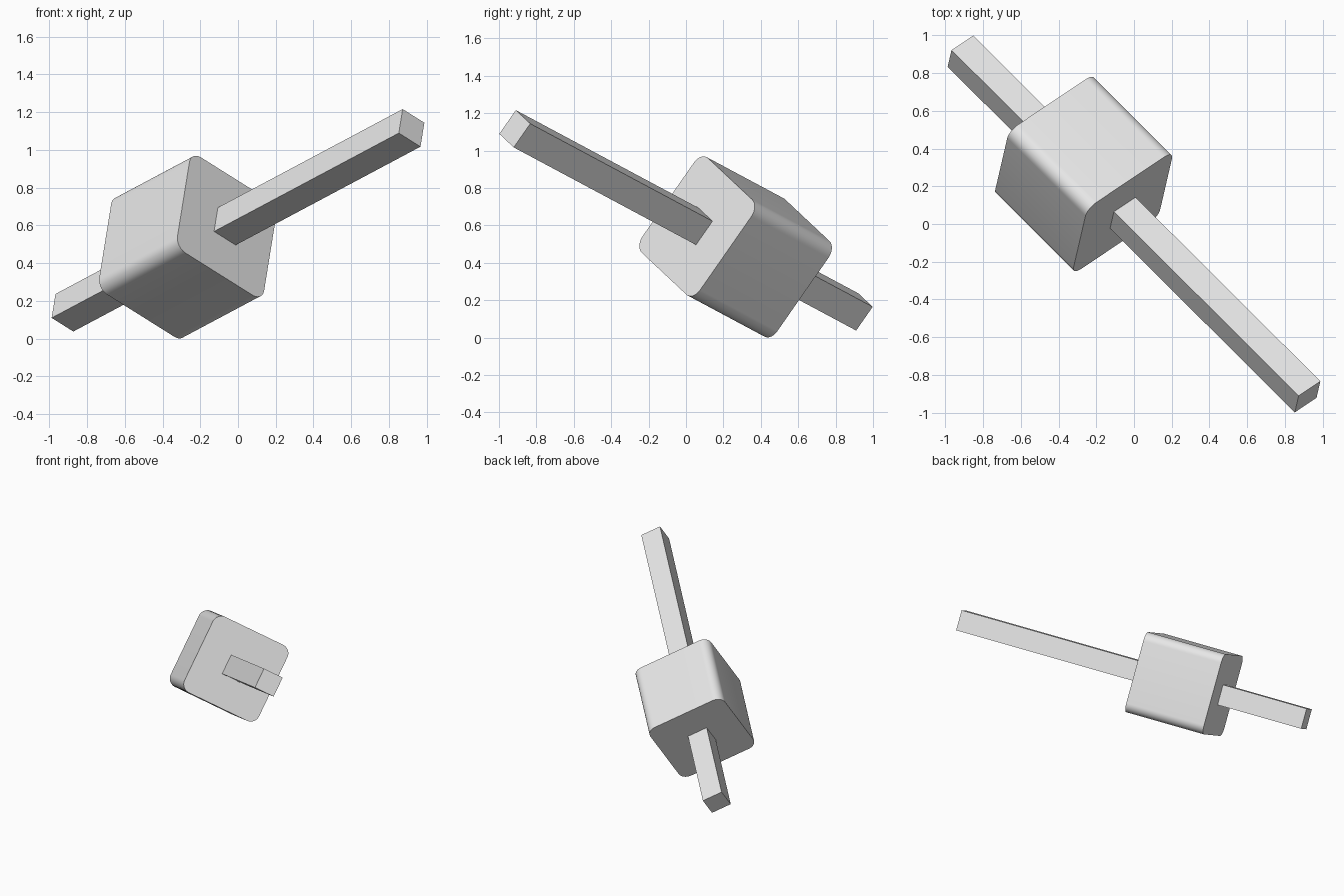
import bpy, bmesh
from mathutils import Matrix, Vector

cube = bpy.data.objects.get("Cube")
if cube:
    bpy.data.objects.remove(cube, do_unlink=True)

# One plain grey for the whole tool
grey = bpy.data.materials.new("plain grey")
grey.use_nodes = True
colour = (0.8, 0.8, 0.8, 1)
grey.diffuse_color = colour
grey.node_tree.nodes["Principled BSDF"].inputs["Base Color"].default_value = colour

# Shared tilted frame: local x runs along the shaft
along = Vector((0.663, -0.660, 0.353)).normalized()
up = Vector((0.131, 0.567, 0.813))
up = (up - up.dot(along) * along).normalized()
side = up.cross(along)
tilt = Matrix((along, side, up)).transposed().to_4x4()
middle = Vector((0, 0, 0.627))


def bar(name, length, width, shift=0, radius=0):
    """Square bar along local x, its long edges rounded if radius is set."""
    bm = bmesh.new()
    bmesh.ops.create_cube(bm, size=1)
    bmesh.ops.scale(bm, vec=(length, width, width), verts=bm.verts)
    if radius:
        long_edges = [e for e in bm.edges
                      if abs(e.verts[0].co.x - e.verts[1].co.x) > length / 2]
        bmesh.ops.bevel(bm, geom=long_edges, offset=radius, segments=10,
                        profile=0.5, affect='EDGES')
    mesh = bpy.data.meshes.new(name)
    bm.to_mesh(mesh)
    bm.free()
    mesh.materials.append(grey)
    obj = bpy.data.objects.new(name, mesh)
    bpy.context.collection.objects.link(obj)
    obj.matrix_world = Matrix.Translation(middle + along * shift) @ tilt
    if radius:
        bpy.ops.object.select_all(action='DESELECT')
        obj.select_set(True)
        bpy.context.view_layer.objects.active = obj
        bpy.ops.object.shade_smooth_by_angle()
    return obj


# Long square shaft running through the block
bar("shaft", 2.774, 0.156)
# Heavy block with rounded long edges
bar("block", 0.625, 0.623, shift=-0.402, radius=0.07)
